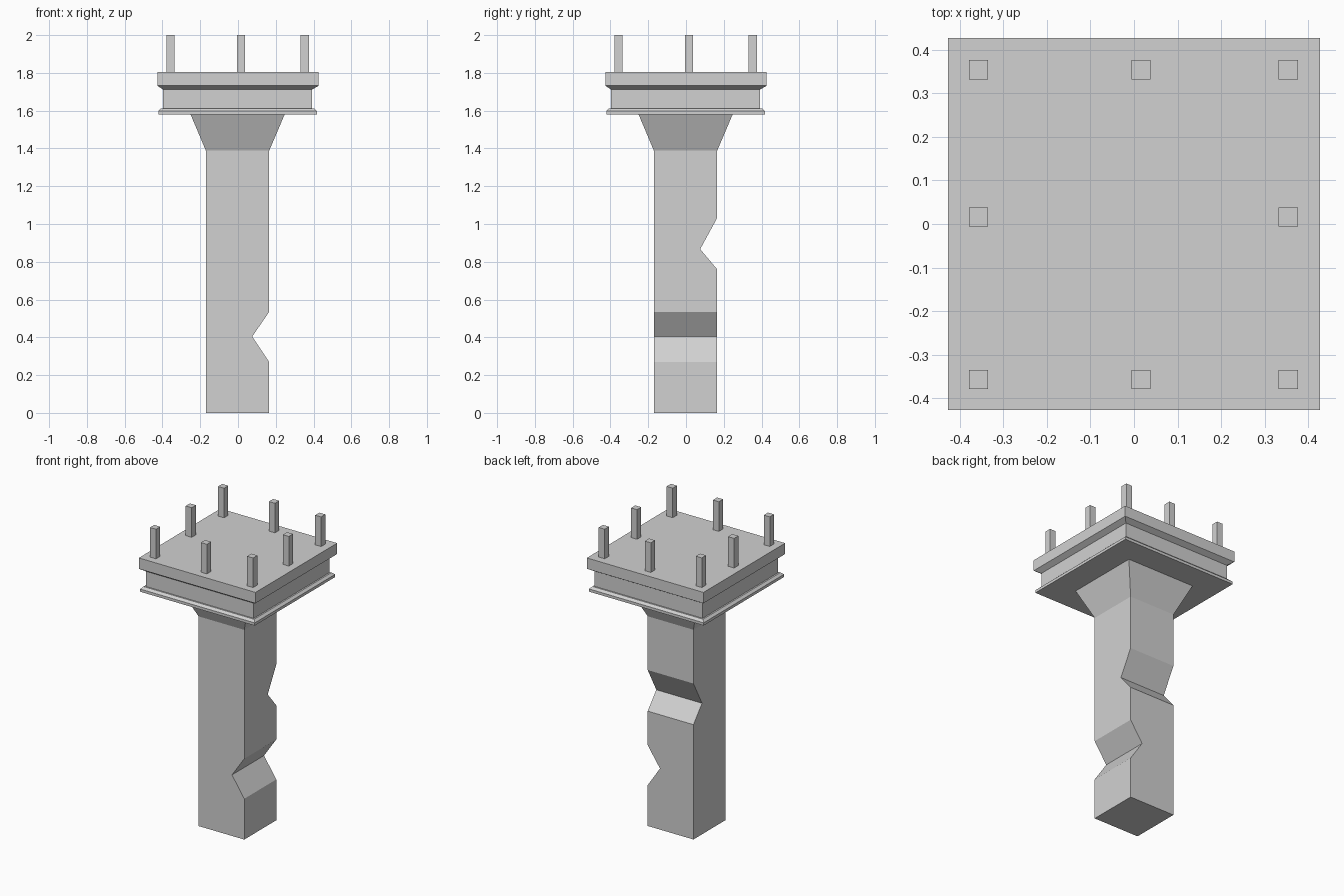
import bpy
import bmesh

cube = bpy.data.objects.get("Cube")
if cube:
    bpy.data.objects.remove(cube, do_unlink=True)

grey = bpy.data.materials.new("concrete_grey")
grey.use_nodes = True
COLOUR = (0.64, 0.64, 0.64, 1)
grey.diffuse_color = COLOUR
grey.node_tree.nodes["Principled BSDF"].inputs["Base Color"].default_value = COLOUR


def loft(name, rings):
    """Closed solid through rectangles (x_min, x_max, y_min, y_max, z), bottom to top."""
    bm = bmesh.new()
    loops = [[bm.verts.new(p) for p in ((x0, y0, z), (x1, y0, z), (x1, y1, z), (x0, y1, z))]
             for x0, x1, y0, y1, z in rings]
    for low, high in zip(loops, loops[1:]):
        for i in range(4):
            j = (i + 1) % 4
            bm.faces.new((low[i], low[j], high[j], high[i]))
    bm.faces.new(loops[0][::-1])
    bm.faces.new(loops[-1])
    bmesh.ops.recalc_face_normals(bm, faces=bm.faces)
    mesh = bpy.data.meshes.new(name)
    bm.to_mesh(mesh)
    bm.free()
    mesh.materials.append(grey)
    obj = bpy.data.objects.new(name, mesh)
    bpy.context.collection.objects.link(obj)
    return obj


def square(half, z, x=0.0, y=0.0):
    return (x - half, x + half, y - half, y + half, z)


# Shaft: a notch in the +x side low down, one in the back higher up, flared top
LOW, HIGH, DEEP = -0.17, 0.165, 0.075
shaft = [(LOW, HIGH, LOW, HIGH, z) for z in (0, 0.27, 0.535, 0.76, 1.032, 1.388)]
shaft.insert(2, (LOW, DEEP, LOW, HIGH, 0.404))
shaft.insert(5, (LOW, HIGH, LOW, DEEP, 0.867))
shaft.append(square(0.249, 1.58, -0.002, -0.002))
loft("shaft", shaft)

# Capital: bottom lip, recessed band and chamfered top slab
capital = ((0.42, 1.58), (0.42, 1.598), (0.405, 1.612), (0.395, 1.612),
           (0.395, 1.712), (0.427, 1.732))
rings = [square(half, z, -0.002, -0.002) for half, z in capital]
rings[-1] = square(0.427, 1.732)
loft("capital", rings + [square(0.427, 1.804)])

# Eight square pegs around the edge of the slab
SPOTS = (-0.357, 0.016, 0.354)
for i, x in enumerate(SPOTS):
    for j, y in enumerate(SPOTS):
        if (i, j) != (1, 1):
            loft(f"peg_{i}_{j}", [square(0.022, 1.8, x, y), square(0.022, 2, x, y)])
